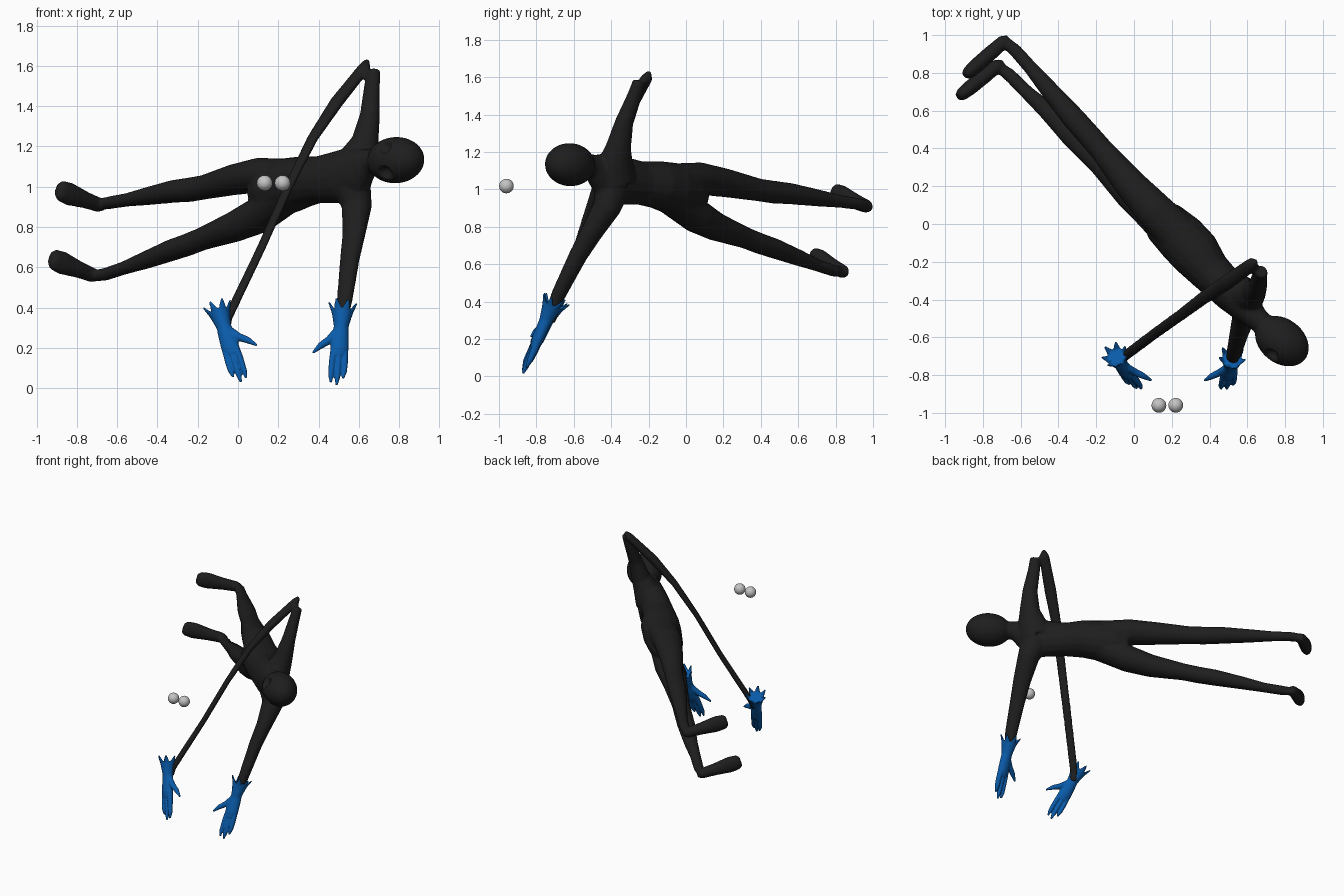
import bpy, bmesh, math
from mathutils import Vector, Matrix

if "Cube" in bpy.data.objects:
    bpy.data.objects.remove(bpy.data.objects["Cube"], do_unlink=True)

UP = Vector((0, 0, 1))
FRONT = Vector((-.7, -.7, 0))


def material(name, color, rough=.6):
    m = bpy.data.materials.new(name)
    m.use_nodes = True
    m.diffuse_color = (*color, 1)
    shader = m.node_tree.nodes["Principled BSDF"]
    shader.inputs["Base Color"].default_value = (*color, 1)
    shader.inputs["Roughness"].default_value = rough
    return m


BLACK = material("charcoal black", (.013, .013, .013))
BLUE = material("glove blue", (.003, .105, .4))
GREY = material("ball grey", (.55, .55, .55))


def tube(bm, rows, ref=UP, sides=16):
    """Loft ellipses through rows of (x, y, z, radius along ref, radius across)."""
    pts = [Vector(r[:3]) for r in rows]
    rings = []
    for i, row in enumerate(rows):
        t = (pts[min(i + 1, len(pts) - 1)] - pts[max(i - 1, 0)]).normalized()
        a = (ref - t * ref.dot(t)).normalized()
        b = t.cross(a)
        ring = []
        for k in range(sides):
            ang = math.tau * k / sides
            ring.append(bm.verts.new(pts[i] + a * math.cos(ang) * row[3] + b * math.sin(ang) * row[4]))
        rings.append(ring)
    for low, high in zip(rings, rings[1:]):
        for k in range(sides):
            n = (k + 1) % sides
            bm.faces.new((low[k], low[n], high[n], high[k]))
    bm.faces.new(rings[0][::-1])
    bm.faces.new(rings[-1])


def finish(bm, name, mat):
    bmesh.ops.recalc_face_normals(bm, faces=bm.faces[:])
    me = bpy.data.meshes.new(name)
    bm.to_mesh(me)
    bm.free()
    me.materials.append(mat)
    me.polygons.foreach_set("use_smooth", [True] * len(me.polygons))
    ob = bpy.data.objects.new(name, me)
    bpy.context.collection.objects.link(ob)
    return ob


def fuse(ob, voxel, rounds):
    """Blend overlapping volumes into one smooth skin."""
    mat = ob.data.materials[0]
    rm = ob.modifiers.new("blend", 'REMESH')
    rm.mode = 'VOXEL'
    rm.voxel_size = voxel
    rm.use_smooth_shade = True
    sm = ob.modifiers.new("soften", 'SMOOTH')
    sm.factor = .5
    sm.iterations = rounds
    deps = bpy.context.evaluated_depsgraph_get()
    me = bpy.data.meshes.new_from_object(ob.evaluated_get(deps))
    ob.modifiers.clear()
    ob.data = me
    me.materials.clear()
    me.materials.append(mat)
    me.polygons.foreach_set("use_smooth", [True] * len(me.polygons))


# Body: torso and neck
bm = bmesh.new()
tube(bm, [(.72, -.565, 1.13, .06, .06), (.655, -.505, 1.125, .064, .062),
          (.59, -.44, 1.08, .115, .085), (.52, -.37, 1.05, .135, .1),
          (.4, -.25, 1.035, .117, .113), (.325, -.155, 1.025, .128, .135),
          (.25, -.075, 1.005, .14, .135), (.16, .01, .975, .12, .12),
          (.1, .07, .955, .07, .08)])

# Legs
tube(bm, [(.25, -.07, 1.05, .09, .11), (.1, .08, 1.057, .087, .1),
          (-.02, .21, 1.035, .077, .085), (-.17, .39, .997, .061, .064),
          (-.24, .47, .985, .061, .063), (-.32, .56, .977, .057, .062),
          (-.44, .7, .955, .046, .05), (-.55, .83, .935, .034, .037),
          (-.63, .92, .922, .032, .035), (-.67, .955, .915, .03, .03)])
tube(bm, [(.26, -.1, .97, .09, .11), (.1, .06, .855, .09, .1),
          (-.02, .16, .8, .076, .085), (-.18, .32, .74, .057, .062),
          (-.25, .39, .712, .056, .062), (-.33, .47, .685, .054, .062),
          (-.46, .6, .635, .044, .048), (-.57, .7, .595, .033, .037),
          (-.66, .79, .565, .032, .035), (-.7, .82, .56, .03, .03)])

# Feet: same shape, placed at each heel
for heel, toe in (((-.665, .988, .9), (-.895, .785, .985)),
                  ((-.695, .86, .55), (-.93, .672, .645))):
    h, t = Vector(heel), Vector(toe)
    shape = [(0, .02, .015), (.1, .036, .036), (.4, .042, .04),
             (.75, .058, .04), (.93, .053, .034), (1, .035, .022)]
    tube(bm, [(*h.lerp(t, f), a, b) for f, a, b in shape])

# Raised arm, bent at the elbow, with a long thin forearm
tube(bm, [(.56, -.38, 1.06, .11, .12), (.605, -.375, 1.16, .085, .095),
          (.632, -.36, 1.23, .065, .07), (.655, -.33, 1.36, .047, .052),
          (.665, -.275, 1.5, .037, .042), (.675, -.25, 1.58, .032, .036)], FRONT)
tube(bm, [(.645, -.195, 1.63, .012, .012), (.63, -.21, 1.595, .028, .036),
          (.49, -.31, 1.42, .03, .042), (.37, -.39, 1.24, .022, .036),
          (.25, -.48, 1, .018, .032), (.117, -.575, .7, .018, .03),
          (-.05, -.7, .35, .02, .028), (-.06, -.72, .29, .02, .024)])

# Lowered arm
tube(bm, [(.56, -.39, 1.02, .1, .1), (.59, -.425, .9, .075, .075),
          (.575, -.51, .76, .053, .062), (.555, -.58, .64, .045, .053),
          (.53, -.68, .44, .036, .043), (.51, -.74, .3, .027, .027)], FRONT)

# Head
axis = Vector((.77, -.62, .05)).normalized()
face = (FRONT - axis * FRONT.dot(axis)).normalized()
side = axis.cross(face)
center = Vector((.783, -.62, 1.132))
frame = Matrix((axis, face, side)).transposed().to_4x4()
bmesh.ops.create_uvsphere(bm, u_segments=32, v_segments=20, radius=1,
                          matrix=Matrix.Translation(center) @ frame @ Matrix.Diagonal((.157, .118, .115, 1)))
body = finish(bm, "body", BLACK)
fuse(body, .009, 6)

# Empty eye sockets pressed into the face
for sign in (-1, 1):
    aim = (face * .8 + side * sign * .55 + axis * .05).normalized()
    spot = center + aim * .117
    for v in body.data.vertices:
        gap = (v.co - spot).length
        if gap < .04:
            v.co -= aim * .035 * (1 - (gap / .04) ** 2)


# Gloves: palm, fingers, thumb and a flared cuff of pointed petals
def glove(name, cuff, tip, thumb):
    o, d = Vector(cuff), (Vector(tip) - Vector(cuff)).normalized()
    s = Vector(thumb) - o
    s = (s - d * s.dot(d)).normalized()
    n = d.cross(s)

    def loc(along, across, out=0):
        return tuple(o + d * along + s * across + n * out)

    bm = bmesh.new()
    tube(bm, [(*loc(.02, 0), .038, .036), (*loc(.1, 0), .036, .034),
              (*loc(.16, 0), .042, .033), (*loc(.23, 0), .046, .031),
              (*loc(.27, 0), .036, .022)], s)
    for k, reach in ((-1, .385), (0, .425), (1, .415)):
        tube(bm, [(*loc(.21, k * .026), .018, .022), (*loc(.3, k * .032), .016, .019),
                  (*loc(reach - .04, k * .033), .014, .016),
                  (*loc(reach, k * .03), .006, .007)], s, 10)
    tube(bm, [(*loc(.13, .01), .026, .022), (*loc(.19, .055), .021, .02),
              (*loc(.225, .095), .017, .017), (*loc(.27, .132), .006, .007)], d, 10)
    for k in range(7):
        ang = math.tau * k / 7
        r = s * math.cos(ang) + n * math.sin(ang)
        rows = [(.12, .025, .01, .016), (.06, .037, .009, .024),
                (.03, .046, .008, .023), (-.015, .072, .004, .006)]
        tube(bm, [(*(o + d * along + r * out), thin, wide) for along, out, thin, wide in rows], r, 10)
    fuse(finish(bm, name, BLUE), .005, 3)


glove("lower_glove", (.52, -.705, .405), (.49, -.87, .02), (.38, -.83, .17))
glove("upper_glove", (-.1, -.695, .4), (.015, -.87, .03), (.08, -.84, .17))

# Two floating balls
for label, x in (("right", .132), ("left", .221)):
    bm = bmesh.new()
    bmesh.ops.create_uvsphere(bm, u_segments=32, v_segments=16, radius=.039,
                              matrix=Matrix.Translation((x, -.96, 1.018)))
    finish(bm, label + "_ball", GREY)
